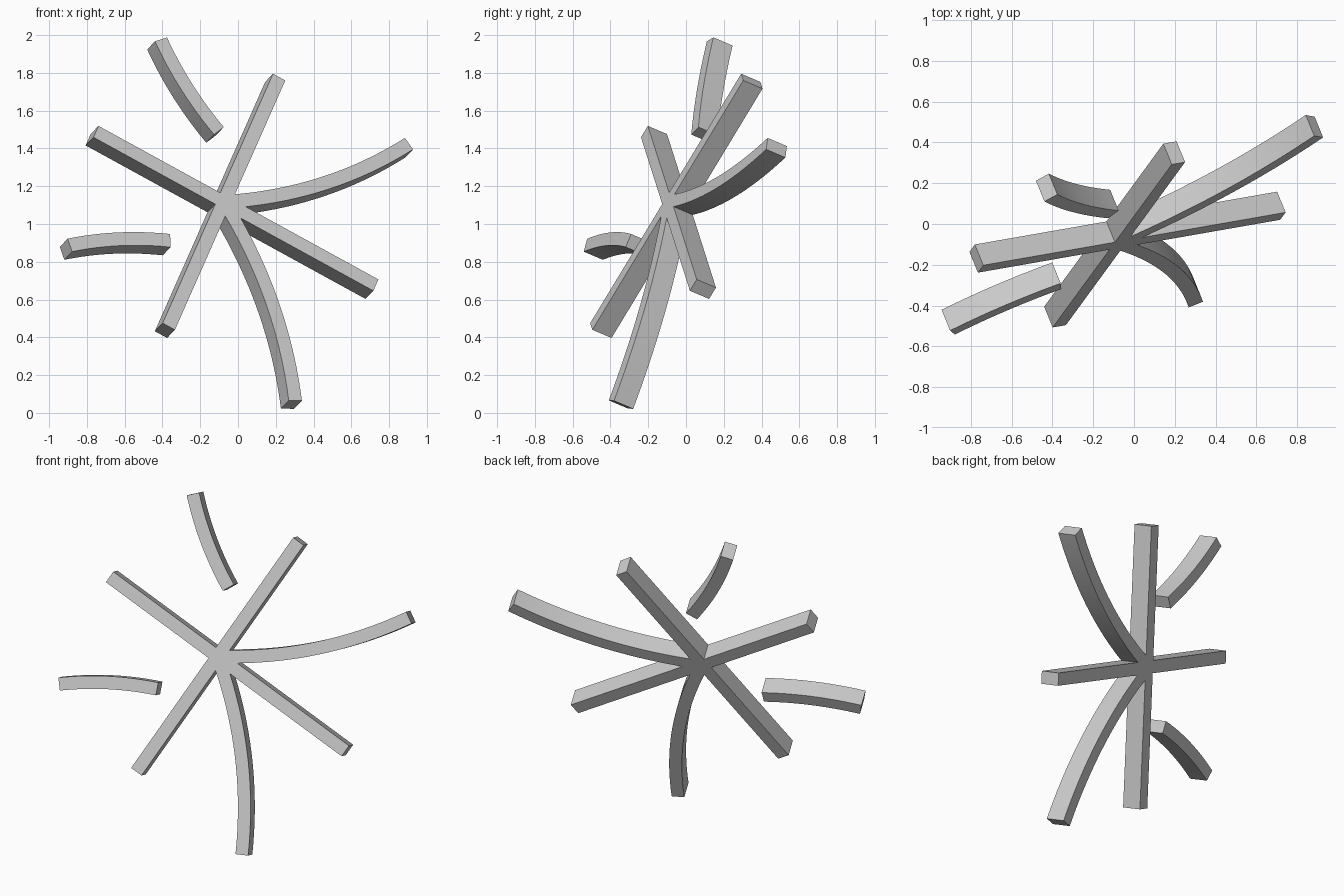
import bpy
import bmesh
from mathutils import Matrix, Vector

cube = bpy.data.objects.get("Cube")
if cube:
    bpy.data.objects.remove(cube, do_unlink=True)

WIDTH = 0.075
DEPTH = 0.118

grey = bpy.data.materials.new("plain grey")
grey.use_nodes = True
grey.diffuse_color = (0.6, 0.6, 0.6, 1)
grey.node_tree.nodes["Principled BSDF"].inputs["Base Color"].default_value = (0.6, 0.6, 0.6, 1)

# Tilted plane holding every strip: two in-plane axes, normal, hub position
u = Vector((0.867, 0.1515, -0.4755)).normalized()
n = u.cross(Vector((0.351, 0.484, 0.802))).normalized()
v = n.cross(u)
frame = Matrix.Translation((-0.095, -0.051, 1.096)) @ Matrix((u, v, n)).transposed().to_4x4()


def strip(name, start, end, sag=0.0, steps=1):
    """Rectangular strip along a straight or gently bowed line in the plane."""
    start, end = Vector(start), Vector(end)
    along = end - start
    across = Vector((along.y, -along.x)).normalized()
    bm = bmesh.new()
    rings = []
    for i in range(steps + 1):
        t = i / steps
        centre = start + along * t + across * (sag * 4 * t * (1 - t))
        tangent = along + across * (sag * 4 * (1 - 2 * t))
        side = Vector((tangent.y, -tangent.x)).normalized() * WIDTH / 2
        rings.append([
            bm.verts.new((centre.x + s * side.x, centre.y + s * side.y, h * DEPTH / 2))
            for s, h in ((-1, -1), (1, -1), (1, 1), (-1, 1))])
    for a, b in zip(rings, rings[1:]):
        for k in range(4):
            m = (k + 1) % 4
            bm.faces.new((a[k], a[m], b[m], b[k]))
    bm.faces.new(rings[0])
    bm.faces.new(rings[-1])
    bmesh.ops.recalc_face_normals(bm, faces=bm.faces)
    mesh = bpy.data.meshes.new(name)
    bm.to_mesh(mesh)
    bm.free()
    mesh.materials.append(grey)
    obj = bpy.data.objects.new(name, mesh)
    obj.matrix_world = frame
    bpy.context.collection.objects.link(obj)
    bpy.ops.object.select_all(action="DESELECT")
    obj.select_set(True)
    bpy.context.view_layer.objects.active = obj
    bpy.ops.object.shade_smooth_by_angle()


# Straight crossed bars
strip("long_bar", (-0.782, 0), (0.928, 0))
strip("cross_bar", (0, -0.825), (0, 0.825))

# Mirrored bowed arms and loose bowed strips
for label, m in (("upper", 1), ("lower", -1)):
    strip(label + "_curved_arm", (0, 0), (0.783, 0.85 * m), 0.068 * m, 20)
    strip(label + "_loose_strip", (-0.179, 0.363 * m), (-0.663, 0.681 * m), -0.022 * m, 12)
